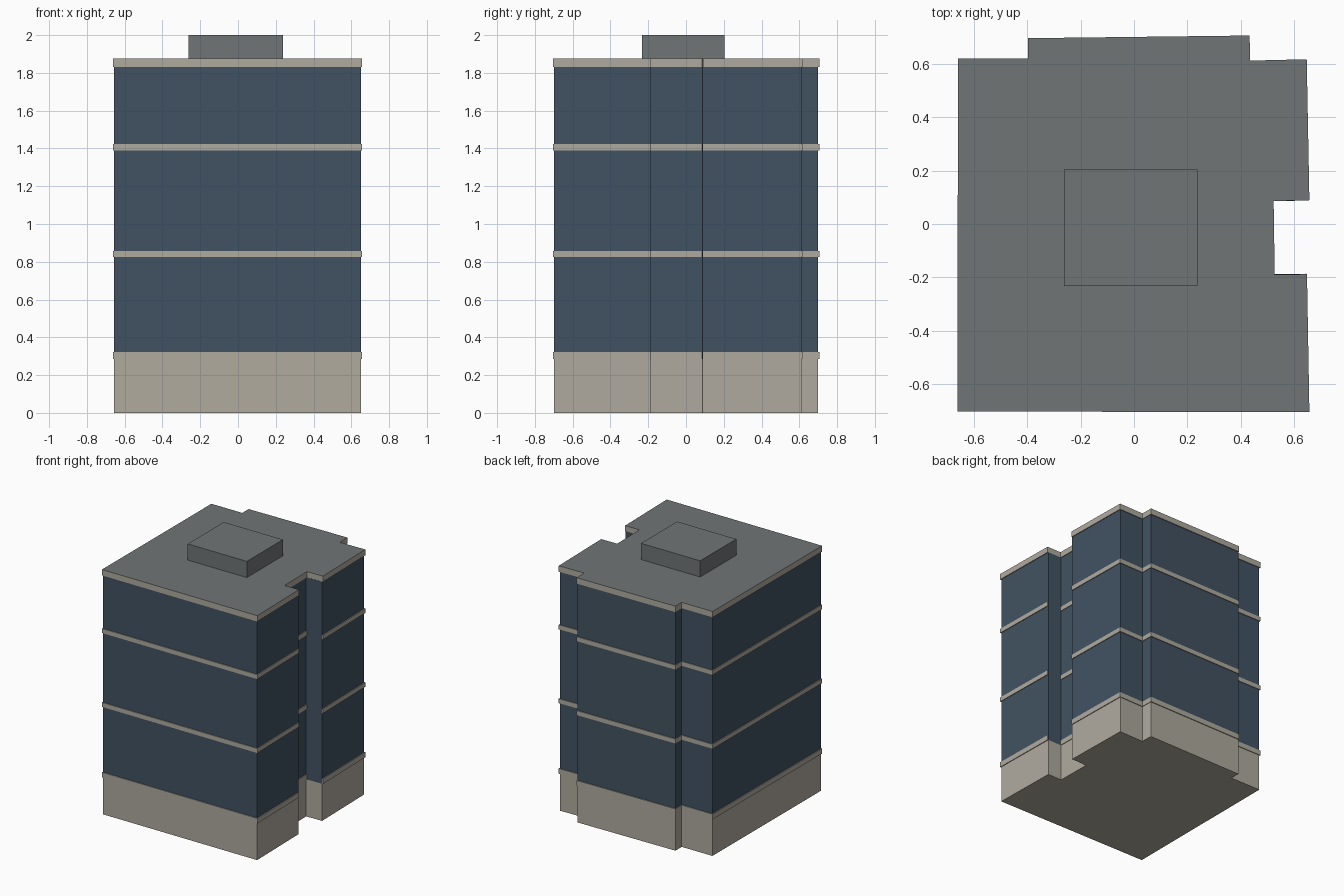
import bpy, bmesh

if "Cube" in bpy.data.objects:
    bpy.data.objects.remove(bpy.data.objects["Cube"])


def material(name, rgb):
    m = bpy.data.materials.new(name)
    m.diffuse_color = (*rgb, 1)
    m.use_nodes = True
    m.node_tree.nodes["Principled BSDF"].inputs["Base Color"].default_value = m.diffuse_color
    return m


stone = material("pale_stone", (0.43, 0.405, 0.345))
glass = material("blue_glass", (0.053, 0.085, 0.122))
roofing = material("roof_grey", (0.16, 0.178, 0.182))

# Slightly irregular floor plan, measured at the outer edge of the ledges
PLAN = [(-0.662, -0.702), (0.657, -0.705), (0.648, -0.188), (0.527, -0.189),
        (0.523, 0.086), (0.657, 0.089), (0.647, 0.617), (0.435, 0.612),
        (0.433, 0.706), (-0.397, 0.696), (-0.397, 0.619), (-0.659, 0.619)]
WALL = 1 / 1.009  # walls sit just inside the ledges


def slab(name, plan, z0, z1, side, top=None, scale=1.0):
    """Extrude a plan outline between two heights; optional top colour."""
    bm = bmesh.new()
    base = bm.faces.new([bm.verts.new((x * scale, y * scale, z0)) for x, y in plan])
    ext = bmesh.ops.extrude_face_region(bm, geom=[base], use_keep_orig=True)
    for v in ext["geom"]:
        if isinstance(v, bmesh.types.BMVert):
            v.co.z = z1
    bmesh.ops.recalc_face_normals(bm, faces=bm.faces)
    if top:
        for f in bm.faces:
            f.material_index = int(f.normal.z > 0.5)
    mesh = bpy.data.meshes.new(name)
    bm.to_mesh(mesh)
    bm.free()
    mesh.materials.append(side)
    if top:
        mesh.materials.append(top)
    ob = bpy.data.objects.new(name, mesh)
    bpy.context.collection.objects.link(ob)
    return ob


# Stone ground floor and glazed upper storeys
slab("ground_floor", PLAN, 0, 0.284, stone, scale=WALL)
slab("glazed_walls", PLAN, 0.284, 1.832, glass, scale=WALL)

# Projecting ledges between storeys
for i, (z0, z1) in enumerate([(0.284, 0.323), (0.824, 0.858), (1.39, 1.424)]):
    slab(f"ledge_{i + 1}", PLAN, z0, z1, stone)

# Cornice with grey flat roof on top
slab("roof_cornice", PLAN, 1.831, 1.876, stone, roofing)

# Rooftop plant room
box = [(-0.263, -0.233), (0.238, -0.233), (0.238, 0.204), (-0.263, 0.204)]
slab("plant_room", box, 1.876, 2.0, roofing)
